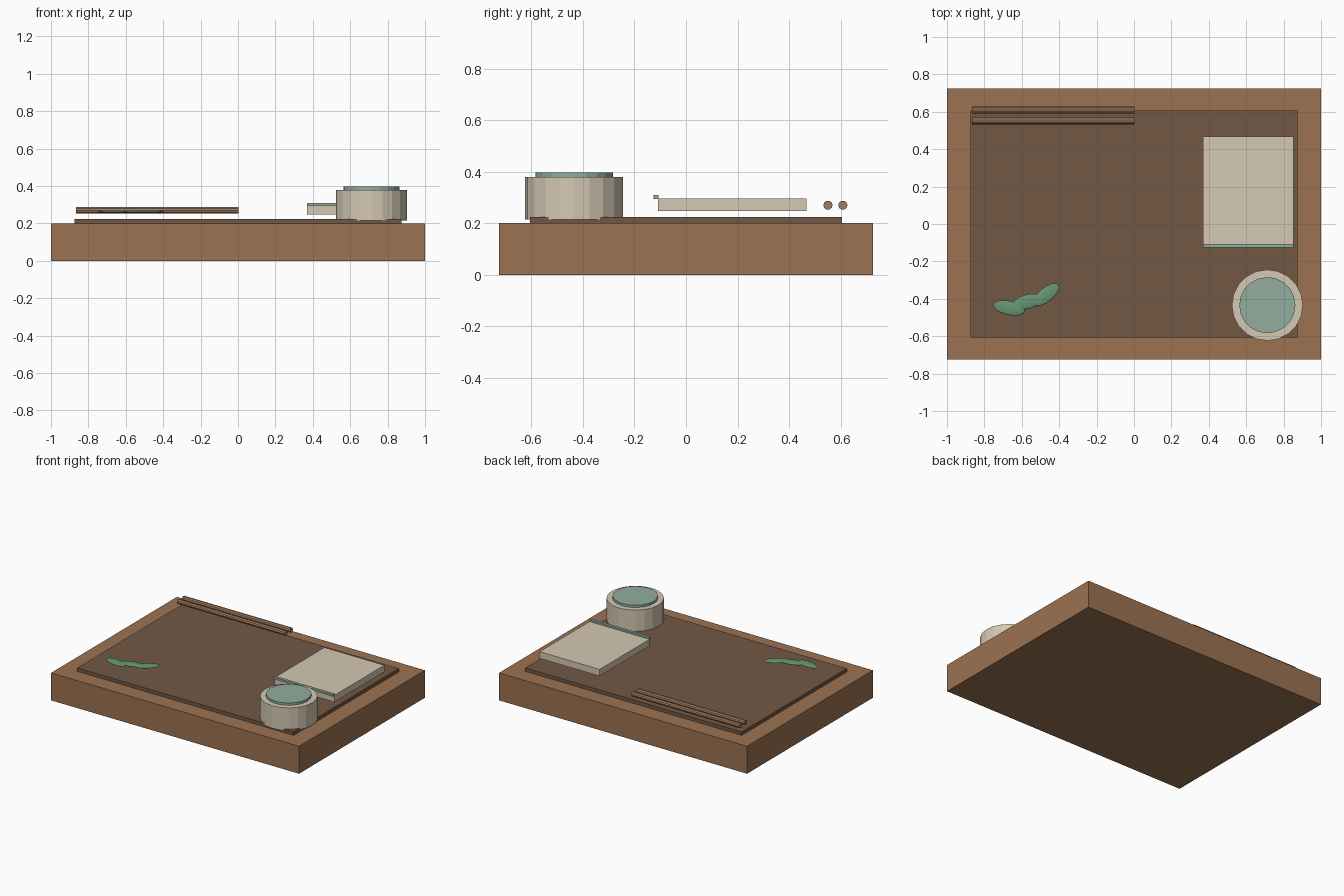
import bpy
from math import pi, radians

if "Cube" in bpy.data.objects:
    bpy.data.objects.remove(bpy.data.objects["Cube"])


def material(name, rgb):
    m = bpy.data.materials.new(name)
    m.diffuse_color = (*rgb, 1)
    m.use_nodes = True
    m.node_tree.nodes["Principled BSDF"].inputs["Base Color"].default_value = m.diffuse_color
    return m


WOOD = material("wood", (0.33, 0.17, 0.085))
DARK = material("dark_wood", (0.17, 0.098, 0.06))
CREAM = material("cream", (0.66, 0.58, 0.45))
SAGE = material("sage", (0.29, 0.42, 0.35))
STICK = material("stick_wood", (0.36, 0.2, 0.11))
LEAF = material("leaf_green", (0.13, 0.31, 0.17))


def finish(name, mat):
    o = bpy.context.object
    o.name = name
    o.data.materials.append(mat)
    return o


def box(name, x, y, z, mat):
    spans = (x, y, z)
    bpy.ops.mesh.primitive_cube_add(size=1, location=[(a + b) / 2 for a, b in spans])
    o = finish(name, mat)
    o.scale = [b - a for a, b in spans]
    return o


def cylinder(name, r, depth, loc, sides, mat, rot=(0, 0, 0)):
    bpy.ops.mesh.primitive_cylinder_add(vertices=sides, radius=r, depth=depth,
                                        location=loc, rotation=rot)
    return finish(name, mat)


# tray and its raised dark mat
box("tray_base", (-1, 1), (-0.725, 0.725), (0, 0.2), WOOD)
box("tray_mat", (-0.873, 0.873), (-0.606, 0.606), (0.199, 0.225), DARK)

# folded napkin with a trim strip along the front edge
box("napkin", (0.369, 0.853), (-0.108, 0.468), (0.247, 0.296), CREAM)
box("napkin_trim", (0.369, 0.853), (-0.126, -0.106), (0.294, 0.309), SAGE)

# cup with a disc of tea on top
cylinder("cup", 0.19, 0.165, (0.713, -0.434, 0.2975), 20, CREAM)
cylinder("tea", 0.15, 0.03, (0.713, -0.434, 0.382), 20, SAGE)

# pair of chopsticks
for i, y in enumerate((0.551, 0.609)):
    cylinder(f"chopstick_{i + 1}", 0.018, 0.87, (-0.431, y, 0.27), 10, STICK, (0, pi / 2, 0))

# sprig of three flattened leaves
for i, (x, y, angle) in enumerate(((-0.668, -0.449, -12), (-0.568, -0.415, 14),
                                   (-0.469, -0.378, 39))):
    bpy.ops.mesh.primitive_uv_sphere_add(segments=16, ring_count=8, radius=1,
                                         location=(x, y, 0.262),
                                         rotation=(0, 0, radians(angle)))
    finish(f"leaf_{i + 1}", LEAF).scale = (0.086, 0.038, 0.008)
